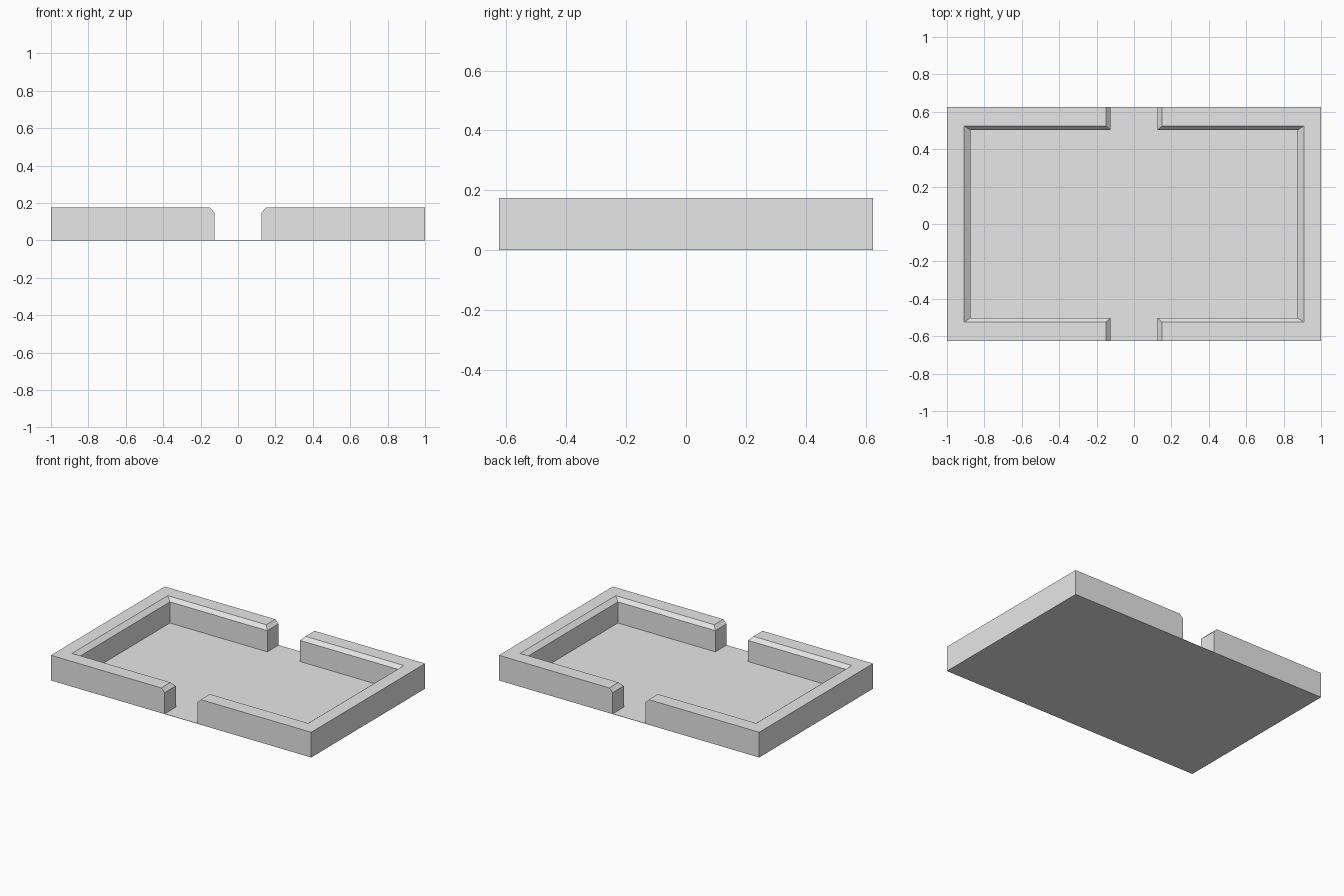
import bpy, bmesh, math

if "Cube" in bpy.data.objects:
    bpy.data.objects.remove(bpy.data.objects["Cube"])

grey = bpy.data.materials.new("light grey")
grey.diffuse_color = (0.8, 0.8, 0.8, 1)
grey.use_nodes = True
grey.node_tree.nodes["Principled BSDF"].inputs["Base Color"].default_value = grey.diffuse_color

X, Y, TOP, CHAMFER_Z, FLOOR = 1.0, 0.625, 0.175, 0.149, 0.002


def finish(name, bm):
    bmesh.ops.recalc_face_normals(bm, faces=bm.faces[:])
    mesh = bpy.data.meshes.new(name)
    bm.to_mesh(mesh)
    bm.free()
    mesh.materials.append(grey)
    obj = bpy.data.objects.new(name, mesh)
    bpy.context.collection.objects.link(obj)
    return obj


def outline(gap, inner_x, inner_y):
    """C-shaped wall plan on the +x side"""
    half = [(gap, Y), (X, Y)], [(inner_x, inner_y), (gap, inner_y)]
    flip = lambda pts: [(x, -y) for x, y in reversed(pts)]
    return half[0] + flip(half[0]) + flip(half[1]) + half[1]


def wall(name, side):
    # bottom, chamfer start and top rings, with mitred inner chamfers
    bm = bmesh.new()
    low = outline(0.126, 0.875, 0.502)
    high = outline(0.151, 0.908, 0.525)
    rings = [[bm.verts.new((side * x, y, z)) for x, y in pts]
             for pts, z in ((low, FLOOR), (low, CHAMFER_Z), (high, TOP))]
    for a, b in zip(rings, rings[1:]):
        for i in range(len(a)):
            j = (i + 1) % len(a)
            bm.faces.new((a[i], a[j], b[j], b[i]))
    bm.faces.new(rings[-1])
    bm.faces.new(rings[0][::-1])
    bmesh.ops.recalc_face_normals(bm, faces=bm.faces[:])
    # merge the flat outer sides into single faces
    bmesh.ops.dissolve_limit(bm, angle_limit=math.radians(1),
                             verts=bm.verts[:], edges=bm.edges[:])
    finish(name, bm)


# two C-shaped rim walls facing each other
wall("left_wall", -1)
wall("right_wall", 1)

# thin floor plate
bm = bmesh.new()
bmesh.ops.create_cube(bm, size=1)
for v in bm.verts:
    v.co = (v.co.x * 2 * X, v.co.y * 2 * Y, (v.co.z + 0.5) * FLOOR)
finish("floor_plate", bm)
